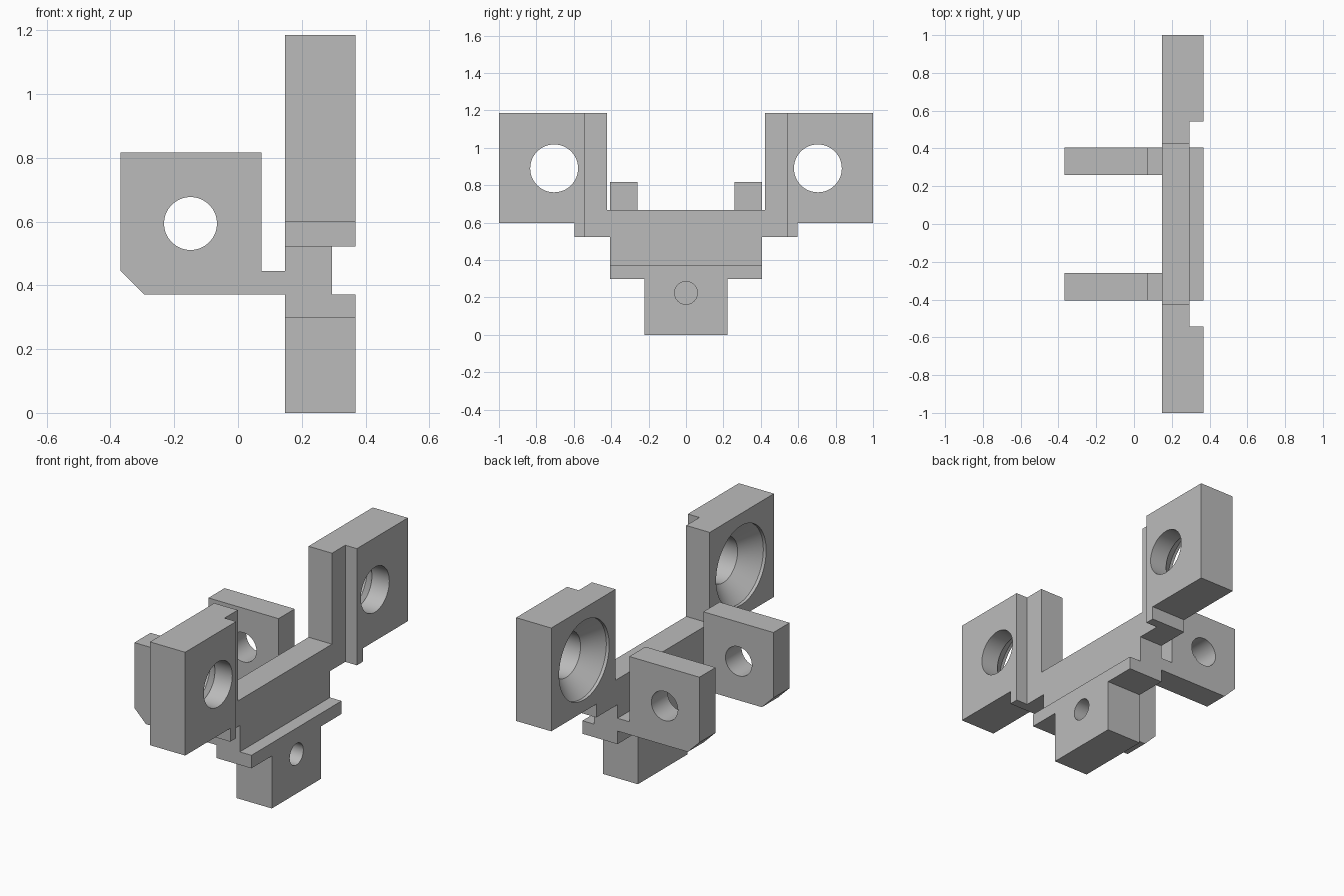
import bpy, bmesh, math
from mathutils import Vector

cube = bpy.data.objects.get("Cube")
if cube:
    bpy.data.objects.remove(cube, do_unlink=True)

grey = bpy.data.materials.new("plain grey")
grey.use_nodes = True
grey.diffuse_color = (0.5, 0.5, 0.5, 1)
grey.node_tree.nodes["Principled BSDF"].inputs["Base Color"].default_value = (0.5, 0.5, 0.5, 1)

BACK, STEP, FRONT = 0.147, 0.295, 0.368   # depths of the mounting plate along x


def finish(name, bm):
    bmesh.ops.recalc_face_normals(bm, faces=bm.faces)
    mesh = bpy.data.meshes.new(name)
    bm.to_mesh(mesh)
    bm.free()
    mesh.materials.append(grey)
    obj = bpy.data.objects.new(name, mesh)
    bpy.context.collection.objects.link(obj)
    return obj


def extrude(name, points, sweep):
    """Extrude a closed outline of 3D points along a vector."""
    bm = bmesh.new()
    face = bm.faces.new([bm.verts.new(p) for p in points])
    out = bmesh.ops.extrude_face_region(bm, geom=[face])
    moved = [g for g in out["geom"] if isinstance(g, bmesh.types.BMVert)]
    bmesh.ops.translate(bm, verts=moved, vec=Vector(sweep))
    return finish(name, bm)


def turned(name, centre, axis, profile, sides=64):
    """Solid of revolution from (position along axis, radius) pairs."""
    bm = bmesh.new()
    rings = []
    for along, r in profile:
        ring = []
        for i in range(sides):
            a = 2 * math.pi * i / sides
            u, v = r * math.cos(a), r * math.sin(a)
            offset = (along, u, v) if axis == "x" else (u, along, v)
            ring.append(bm.verts.new(Vector(centre) + Vector(offset)))
        rings.append(ring)
    for lower, upper in zip(rings, rings[1:]):
        for i in range(sides):
            j = (i + 1) % sides
            bm.faces.new((lower[i], lower[j], upper[j], upper[i]))
    bm.faces.new(rings[0])
    bm.faces.new(rings[-1])
    return finish(name, bm)


def combine(target, tool, operation):
    mod = target.modifiers.new(operation.lower(), "BOOLEAN")
    mod.operation, mod.solver, mod.object = operation, "EXACT", tool
    bpy.context.view_layer.objects.active = target
    bpy.ops.object.modifier_apply(modifier=mod.name)
    bpy.data.objects.remove(tool, do_unlink=True)


# Mounting plate: half outline in y, z, mirrored to both sides
half = [(0.222, 0), (0.222, 0.298), (0.405, 0.298), (0.405, 0.522), (0.595, 0.522),
        (0.595, 0.598), (1, 0.598), (1, 1.185), (0.423, 1.185), (0.423, 0.668)]
outline = half + [(-y, z) for y, z in reversed(half)]
bracket = extrude("bracket", [(BACK, y, z) for y, z in outline], (FRONT - BACK, 0, 0))

# Wide recess across the outer face
recess = [(-0.542, 0.372), (0.542, 0.372), (0.542, 1.4), (-0.542, 1.4)]
combine(bracket, extrude("recess_cutter", [(STEP, y, z) for y, z in recess], (0.3, 0, 0)),
        "DIFFERENCE")

# Lugs with a chamfered lower corner and a cross hole
lug_outline = [(BACK, 0.372), (-0.295, 0.372), (-0.368, 0.445), (-0.368, 0.816),
               (0.073, 0.816), (0.073, 0.445), (BACK, 0.445)]
for start in (-0.405, 0.26):
    lug = extrude("lug", [(x, start, z) for x, z in lug_outline], (0, 0.145, 0))
    combine(lug, turned("lug_hole", (-0.149, start, 0.594), "y", [(-0.1, 0.083), (0.3, 0.083)]),
            "DIFFERENCE")
    combine(bracket, lug, "UNION")

# Countersunk holes through the upper pads
sink = [(-0.1, 0.225), (0.018, 0.225), (0.112, 0.128), (0.4, 0.128)]
for side in (-1, 1):
    combine(bracket, turned("countersink", (BACK, side * 0.705, 0.89), "x", sink), "DIFFERENCE")

# Blind hole in the lower tab
combine(bracket, turned("blind_hole", (FRONT, 0, 0.224), "x", [(-0.148, 0.061), (0.1, 0.061)]),
        "DIFFERENCE")

# Smooth bores, crisp corners
bpy.ops.object.select_all(action="DESELECT")
bracket.select_set(True)
bpy.context.view_layer.objects.active = bracket
bpy.ops.object.shade_smooth_by_angle(angle=math.radians(20))
